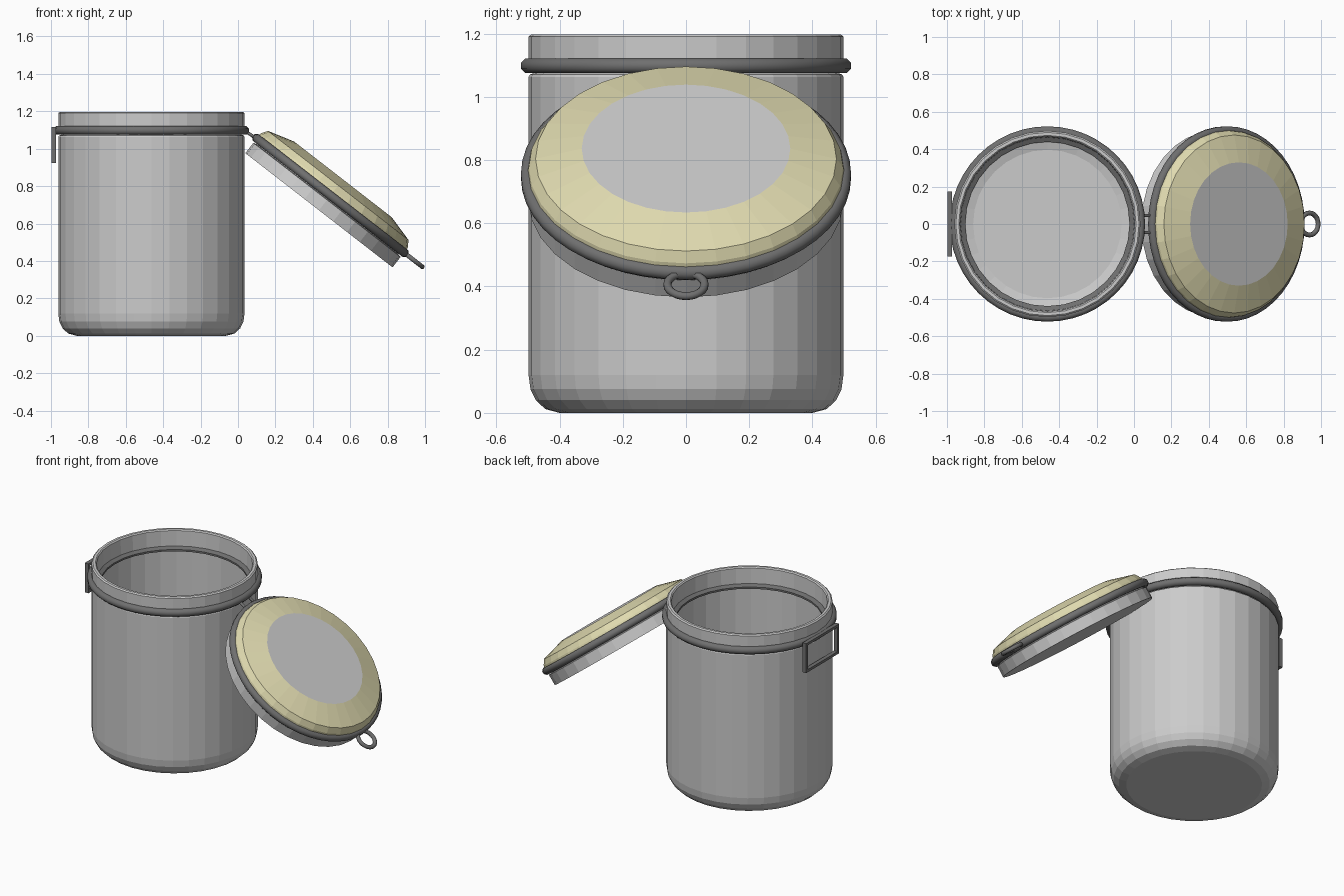
import bpy, bmesh, math
from mathutils import Matrix, Vector

if "Cube" in bpy.data.objects:
    bpy.data.objects.remove(bpy.data.objects["Cube"])

SEG = 32
JAR = Matrix.Translation((-0.463, 0, 0))
LID = Matrix.Translation((0.494, 0, 0.75)) @ Matrix.Rotation(math.radians(37.8), 4, 'Y')

yellow = bpy.data.materials.new("pale_yellow")
yellow.diffuse_color = (0.74, 0.70, 0.43, 1)
yellow.use_nodes = True
yellow.node_tree.nodes["Principled BSDF"].inputs["Base Color"].default_value = yellow.diffuse_color
metal = bpy.data.materials.new("dark_metal")
metal.diffuse_color = (0.16, 0.16, 0.16, 1)
metal.use_nodes = True
metal.node_tree.nodes["Principled BSDF"].inputs["Base Color"].default_value = metal.diffuse_color


def finish(name, bm, mat=None, matrix=Matrix(), smooth=False):
    bmesh.ops.recalc_face_normals(bm, faces=bm.faces)
    me = bpy.data.meshes.new(name)
    bm.to_mesh(me)
    bm.free()
    ob = bpy.data.objects.new(name, me)
    bpy.context.collection.objects.link(ob)
    ob.matrix_world = matrix
    if mat:
        me.materials.append(mat)
    for p in me.polygons:
        p.use_smooth = smooth
    return ob


def lathe(name, profile, matrix, mat=None):
    """Spin an (r, z) profile around the local z axis."""
    bm = bmesh.new()
    vs = [bm.verts.new((r, 0, z)) for r, z in profile]
    es = [bm.edges.new(p) for p in zip(vs, vs[1:])]
    bmesh.ops.spin(bm, geom=vs + es, cent=(0, 0, 0), axis=(0, 0, 1),
                   angle=2 * math.pi, steps=SEG, use_duplicate=False)
    bmesh.ops.remove_doubles(bm, verts=bm.verts, dist=1e-5)
    return finish(name, bm, mat, matrix)


def loop_tube(name, path, radius, matrix, normal, sides=8, smooth=True, flat=1.0):
    """Closed tube along a planar path; flat scales its width within the plane."""
    bm = bmesh.new()
    n = Vector(normal)
    pts = [Vector(p) for p in path]
    rings = []
    for i, p in enumerate(pts):
        a = (p - pts[i - 1]).normalized()
        b = (pts[(i + 1) % len(pts)] - p).normalized()
        t = (a + b).normalized()
        side = flat * t.cross(n) / max(t.dot(a), 0.3)
        rings.append([bm.verts.new(p + radius * (math.cos(w) * side + math.sin(w) * n))
                      for w in ((k + 0.5) * 2 * math.pi / sides for k in range(sides))])
    for i, r in enumerate(rings):
        q = rings[(i + 1) % len(rings)]
        for k in range(sides):
            m = (k + 1) % sides
            bm.faces.new((r[k], r[m], q[m], q[k]))
    return finish(name, bm, metal, matrix, smooth)


def circle(r, n, cx=0, z=0):
    return [(cx + r * math.cos(i * 2 * math.pi / n), r * math.sin(i * 2 * math.pi / n), z)
            for i in range(n)]


# Jar: rounded base, seam under the wire, neck, thin wall inside with a lip at the mouth
lathe("jar_body", [
    (0, 0), (0.40, 0), (0.445, 0.012), (0.475, 0.04), (0.492, 0.075), (0.498, 0.12),
    (0.498, 1.063), (0.493, 1.071), (0.48, 1.075), (0.48, 1.115), (0.498, 1.12),
    (0.498, 1.19), (0.49, 1.197), (0.474, 1.197), (0.467, 1.19), (0.464, 1.085),
    (0.44, 1.072), (0.485, 1.058), (0.485, 0.12), (0.478, 0.08), (0.463, 0.047),
    (0.437, 0.023), (0.397, 0.012), (0, 0.012)], JAR)

# Dark seal resting on the inner lip
lathe("seal_ring", [(0.465, 1.09), (0.439, 1.078), (0.439, 1.066)], JAR, metal)

# Lid: closed skirt, yellow sloping band, flat grey centre
lathe("lid_skirt", [
    (0, 0.02), (0.48, 0.02), (0.48, -0.026), (0.498, -0.03), (0.498, -0.10),
    (0, -0.10)], LID)
lathe("lid_band", [
    (0.47, 0.018), (0.5, 0.022), (0.497, 0.035), (0.476, 0.068), (0.33, 0.109)], LID, yellow)
lathe("lid_disc", [(0.33, 0.109), (0, 0.109)], LID)

# Wire rings around the jar neck and the lid
for name, mat, z in (("jar_wire", JAR, 1.098), ("lid_wire", LID, 0)):
    loop_tube(name, circle(0.499, 48, z=z), 0.025, mat, (0, 0, 1))

# Pull ring at the far edge of the lid
loop_tube("pull_ring", circle(0.059, 24, cx=0.562), 0.013, LID, (0, 0, 1))

# Hinge link between jar wire and lid wire
loop_tube("hinge_link", [(0.045, -0.046, 1.09), (0.105, -0.046, 1.05),
                         (0.105, 0.046, 1.05), (0.045, 0.046, 1.09)],
          0.009, Matrix(), Vector((0.04, 0, 0.06)).normalized())

# Latch frame hanging at the side of the jar
loop_tube("latch_frame", [(-0.985, -0.164, 0.931), (-0.985, 0.164, 0.931),
                          (-0.985, 0.164, 1.108), (-0.985, -0.164, 1.108)],
          0.0185, Matrix(), (1, 0, 0), sides=4, smooth=False, flat=0.65)
